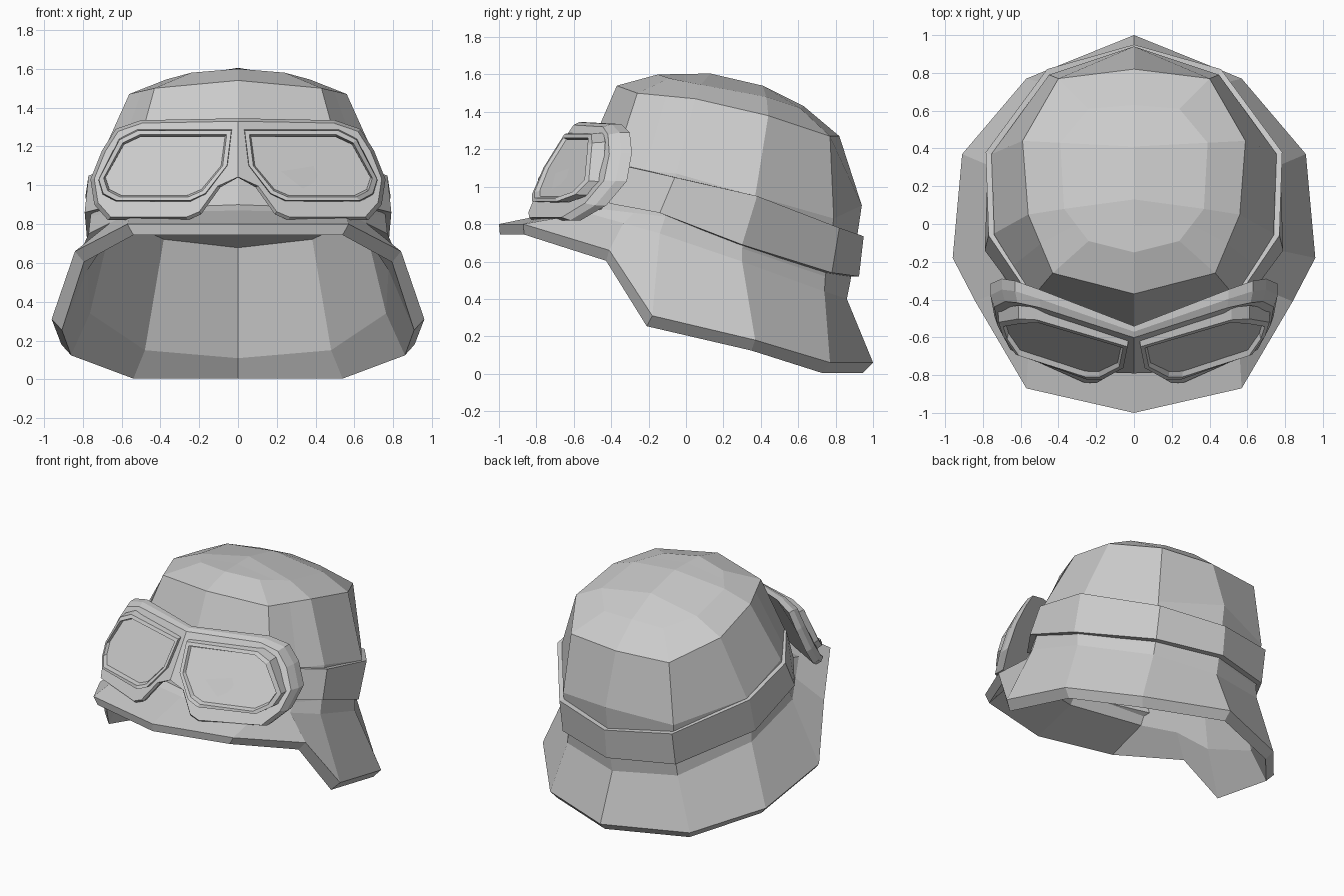
import bpy
import bmesh
from mathutils import Vector

cube = bpy.data.objects.get("Cube")
if cube:
    bpy.data.objects.remove(cube, do_unlink=True)

grey = bpy.data.materials.new("plain_grey")
grey.use_nodes = True
GREY = (0.6, 0.6, 0.6, 1)
grey.diffuse_color = GREY
grey.node_tree.nodes["Principled BSDF"].inputs["Base Color"].default_value = GREY


def loft(name, rings, closed=False, cap_start=False, cap_end=False):
    """Skin the left half through matching rings, then mirror it to the right."""
    bm = bmesh.new()
    rows = [[bm.verts.new(point) for point in ring] for ring in rings]
    count = len(rows[0])
    for lower, upper in zip(rows, rows[1:]):
        for i in range(count if closed else count - 1):
            j = (i + 1) % count
            bm.faces.new((lower[i], lower[j], upper[j], upper[i]))
    if cap_start:
        bm.faces.new(rows[0])
    if cap_end:
        bm.faces.new(rows[-1])
    # Walls lying on the centre plane would only be hidden partitions
    walls = [f for f in bm.faces if all(abs(v.co.x) < 1e-4 for v in f.verts)]
    bmesh.ops.delete(bm, geom=walls, context='FACES_ONLY')
    bmesh.ops.remove_doubles(bm, verts=bm.verts[:], dist=1e-4)
    geometry = bm.verts[:] + bm.edges[:] + bm.faces[:]
    bmesh.ops.mirror(bm, geom=geometry, axis='X', merge_dist=1e-4)
    bmesh.ops.remove_doubles(bm, verts=bm.verts[:], dist=1e-4)
    bmesh.ops.recalc_face_normals(bm, faces=bm.faces[:])
    mesh = bpy.data.meshes.new(name)
    bm.to_mesh(mesh)
    bm.free()
    mesh.materials.append(grey)
    obj = bpy.data.objects.new(name, mesh)
    bpy.context.scene.collection.objects.link(obj)
    return obj


def vectors(points):
    return [Vector(point) for point in points]


def dome_ring(points):
    """Add the extra temple point that lines up with the kink of the brim."""
    ring = vectors(points)
    ring.insert(2, (ring[1] + ring[2]) / 2)
    return ring


def scaled(ring, factor, drop=0.0):
    return [Vector((p.x * factor, p.y * factor, p.z - drop)) for p in ring]


# Helmet shell: half rings running from front centre to back centre
ridge = dome_ring([(0, -.15, 1.6), (0, -.15, 1.6), (0, .13, 1.605),
                   (0, .41, 1.54), (0, .63, 1.43), (0, .63, 1.43)])
crown = dome_ring([(0, -.15, 1.6), (.24, -.09, 1.58), (.37, .08, 1.545),
                   (.39, .43, 1.48), (.24, .61, 1.42), (0, .63, 1.43)])
shoulder = dome_ring([(0, -.37, 1.54), (.43, -.26, 1.5), (.56, .05, 1.47),
                      (.59, .44, 1.38), (.4, .77, 1.27), (0, .82, 1.27)])
temple = dome_ring([(0, -.56, 1.1), (.54, -.39, 1.1), (.74, -.05, 1.07),
                    (.755, .37, .95), (.45, .79, .83), (0, .94, .9)])
under_strap = dome_ring([(0, -.62, .9), (.55, -.45, .88), (.76, -.11, .84),
                         (.745, .3, .67), (.44, .745, .52), (0, .88, .5)])
waist = dome_ring([(0, -.66, .87), (.55, -.53, .86), (.77, -.14, .75),
                   (.745, .3, .6), (.45, .74, .44), (0, .86, .4)])

# Flared brim and its thick lip
lip = vectors([(0, -1, .8), (.57, -.87, .8), (.84, -.41, .66), (.96, -.18, .31),
               (.91, .37, .18), (.57, .77, .06), (0, 1, .06)])
lip_under = scaled(lip, .945, .056)
for p in lip_under[:2]:
    p.y /= .95
for p in lip_under[2:4]:
    p.y -= .04

# Hollow inside, closed by a ceiling that rises towards the front
hollow_edge = scaled([a.lerp(b, .6 - .3 * a.y) for a, b in zip(lip_under, waist)], .95, .02)
ceiling = scaled(temple, .85)
for p in ceiling:
    p.z = .95 - .34 * p.y
ceiling_pole = [Vector((0, .1, .916))] * len(lip)
loft("helmet_shell", [ridge, crown, shoulder, temple, under_strap, waist,
                      lip, lip_under, hollow_edge, ceiling, ceiling_pole])

# Goggle strap wrapped round the sides and back
strap_top = vectors([(.56, -.37, 1.12), (.77, -.06, 1.05), (.785, .38, .95),
                     (.46, .82, .78), (0, .95, .735)])
strap_bottom = vectors([(.59, -.41, .91), (.79, -.14, .86), (.775, .3, .69),
                        (.46, .78, .54), (0, .925, .52)])
strap_rings = [scaled(strap_top, .94), strap_top, strap_bottom, scaled(strap_bottom, .93)]
loft("goggle_strap", strap_rings + strap_rings[:1])


def on_goggles(outline, depth, grow_x=1.0, grow_z=1.0):
    """Wrap a flat outline on the tilted, swept-back surface, thicker at the sides."""
    ring = []
    for x, z in outline:
        x = .37 + (x - .37) * grow_x if x else 0
        z = 1.09 + (z - 1.09) * grow_z
        y = -.63 + .32 * x + .8 * max(0, x - .6) - .66 * (1.3 - z)
        ring.append(Vector((x, y + depth * (.6 + .8 * x), z)))
    return ring


# Goggle body with a bevelled outer edge and a notch for the nose
body = [(0, 1.345), (.5, 1.335), (.63, 1.29), (.7, 1.18), (.76, 1.03), (.74, .9),
        (.67, .82), (.26, .82), (.19, .85), (.09, .99), (0, 1.04)]
loft("goggle_body", [on_goggles(body, .1), on_goggles(body, .05),
                     on_goggles(body, .015, .95, .94)],
     closed=True, cap_start=True, cap_end=True)

# Raised eye rims
eye = [(.07, 1.25), (.5, 1.25), (.585, 1.21), (.68, 1.04), (.66, .98),
       (.6, .95), (.26, .95), (.19, .98), (.09, 1.1)]
loft("goggle_rims", [on_goggles(eye, .03, 1.13, 1.24), on_goggles(eye, -.03, 1.12, 1.2),
                     on_goggles(eye, -.03, 1.04, 1.07), on_goggles(eye, .02)],
     closed=True)

# Lenses set back inside the rims
loft("goggle_lenses", [on_goggles(eye, .025, 1.01, 1.01), on_goggles(eye, 0, 1.01, 1.01)],
     closed=True, cap_start=True, cap_end=True)
